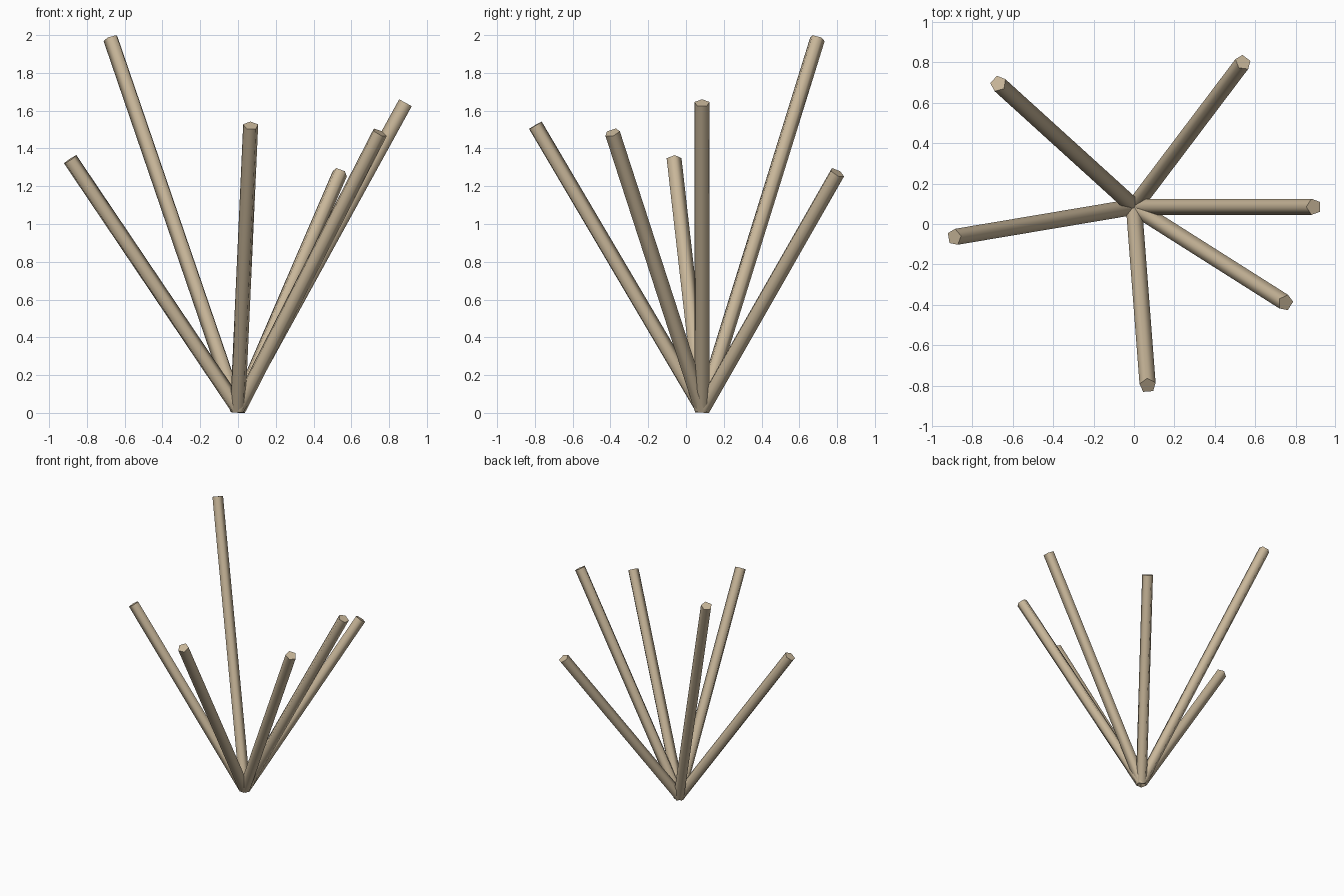
import bpy, bmesh, math
from mathutils import Vector

if "Cube" in bpy.data.objects:
    bpy.data.objects.remove(bpy.data.objects["Cube"])

BASE = Vector((0.0, 0.085, 0.02))
RADIUS, SIDES = 0.042, 5
TIPS = [
    (0.89, 0.085, 1.64),
    (0.75, -0.39, 1.484),
    (0.068, -0.80, 1.521),
    (-0.89, -0.065, 1.341),
    (-0.672, 0.695, 1.982),
    (0.54, 0.80, 1.272),
]

mat = bpy.data.materials.new("tan_stem")
mat.diffuse_color = (0.58, 0.47, 0.32, 1)
mat.use_nodes = True
mat.node_tree.nodes["Principled BSDF"].inputs["Base Color"].default_value = mat.diffuse_color


def stem(name, tip):
    """Five-sided rod from the shared base to a tip, one corner facing inward."""
    axis = (tip - BASE).normalized()
    up = Vector((0, 0, 1))
    u = (up - axis * up.dot(axis)).normalized()
    v = axis.cross(u)
    bm = bmesh.new()
    rings = []
    for centre in (BASE, tip):
        ring = []
        for i in range(SIDES):
            a = math.tau * i / SIDES
            ring.append(bm.verts.new(centre + RADIUS * (u * math.cos(a) + v * math.sin(a))))
        rings.append(ring)
    low, high = rings
    for i in range(SIDES):
        j = (i + 1) % SIDES
        bm.faces.new((low[i], low[j], high[j], high[i]))
    bm.faces.new(high)
    bm.faces.new(low[::-1])
    mesh = bpy.data.meshes.new(name)
    bm.to_mesh(mesh)
    bm.free()
    mesh.materials.append(mat)
    obj = bpy.data.objects.new(name, mesh)
    bpy.context.collection.objects.link(obj)
    return obj


# Fan of six stems; round sides with crisp end caps
for n, tip in enumerate(TIPS, 1):
    obj = stem(f"stem_{n}", Vector(tip))
    bpy.ops.object.select_all(action='DESELECT')
    obj.select_set(True)
    bpy.context.view_layer.objects.active = obj
    bpy.ops.object.shade_smooth_by_angle(angle=math.radians(80))
